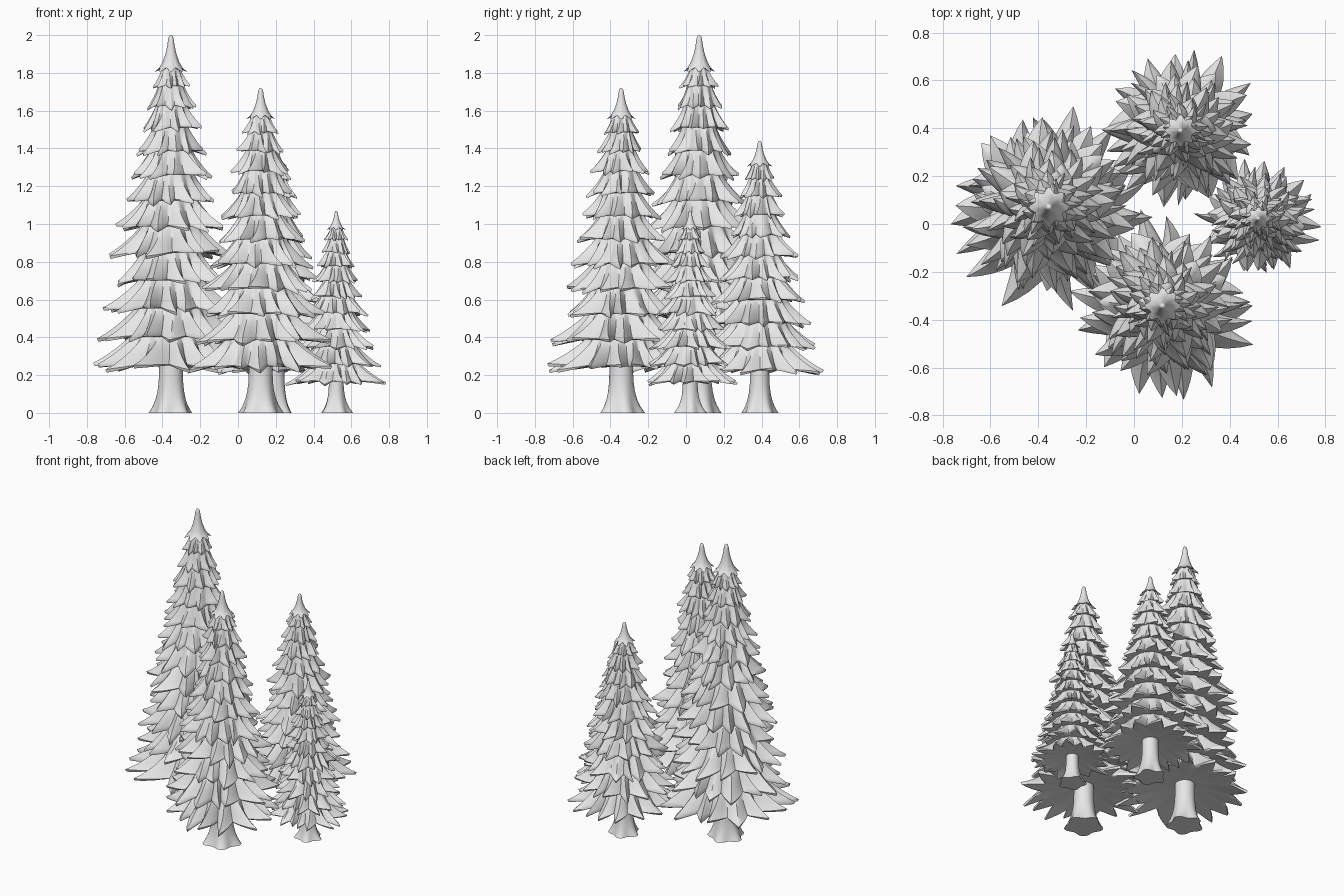
import bpy, bmesh, math, random

if "Cube" in bpy.data.objects:
    bpy.data.objects.remove(bpy.data.objects["Cube"])

random.seed(23)
TAU = 2 * math.pi

grey = bpy.data.materials.new("light_grey")
grey.diffuse_color = (0.8, 0.8, 0.8, 1)
grey.use_nodes = True
grey.node_tree.nodes["Principled BSDF"].inputs["Base Color"].default_value = grey.diffuse_color


def bridge(bm, a, b):
    """Join two equal rings of vertices with quads."""
    n = len(a)
    for i in range(n):
        j = (i + 1) % n
        bm.faces.new((a[i], a[j], b[j], b[i]))


def ring(bm, points):
    return [bm.verts.new(p) for p in points]


def finish(bm, name, location):
    bmesh.ops.recalc_face_normals(bm, faces=bm.faces)
    mesh = bpy.data.meshes.new(name)
    bm.to_mesh(mesh)
    bm.free()
    mesh.materials.append(grey)
    obj = bpy.data.objects.new(name, mesh)
    obj.location = location
    bpy.context.collection.objects.link(obj)
    bpy.ops.object.select_all(action='DESELECT')
    obj.select_set(True)
    bpy.context.view_layer.objects.active = obj
    bpy.ops.object.shade_smooth_by_angle(angle=math.radians(55))


def branch_tier(bm, z, R, gap, spikes, cols=8, rows=8):
    """One flared skirt of thick pointed boughs, closed by a hollow cone underneath."""
    start = random.uniform(0, TAU)
    edges = [start + TAU * (i + random.uniform(-0.28, 0.28)) / spikes for i in range(spikes)]
    edges.append(edges[0] + TAU)
    columns = []
    for i in range(spikes):
        length = R * random.uniform(0.86, 1.09)
        valley = R * random.uniform(0.67, 0.72)
        drop = gap * random.uniform(-0.08, 0.2)
        bend = random.uniform(-0.4, 0.4) * TAU / spikes
        for k in range(cols):
            f = k / cols
            point = (1 - abs(2 * f - 1)) ** 1.15
            base = R * 0.69 if k == 0 else valley
            rim = base + (length - base) * point
            angle = edges[i] + (edges[i + 1] - edges[i]) * f
            columns.append((angle, rim, z + 0.05 * gap - drop * point, bend * point, point))
    top = z + 1.3 * gap
    rings = []
    for row in range(rows):
        t = row / (rows - 1)
        pts = []
        for angle, rim, zr, bend, point in columns:
            r = 0.45 * R + (rim - 0.45 * R) * t ** 1.45
            a = angle + bend * t * t
            # ridge lifted along the middle of each bough
            lift = 0.1 * gap * (point - 0.4) * math.sin(math.pi * t)
            pts.append((r * math.cos(a), r * math.sin(a), zr + (top - zr) * (1 - t) ** 1.15 + lift))
        rings.append(ring(bm, pts))
    # thick lip at the rim, then the hollow underside
    rings.append(ring(bm, [(r * 0.98 * math.cos(a + b), r * 0.98 * math.sin(a + b), zr - (0.03 + 0.08 * p) * gap)
                           for a, r, zr, b, p in columns]))
    rings.append(ring(bm, [(0.66 * R * math.cos(a), 0.66 * R * math.sin(a), z)
                           for a, r, zr, b, p in columns]))
    for a, b in zip(rings, rings[1:]):
        bridge(bm, a, b)
    hub = bm.verts.new((0, 0, z + 0.35 * gap))
    last = rings[-1]
    for i in range(len(last)):
        bm.faces.new((last[i], last[(i + 1) % len(last)], hub))


def treetop(bm, z, h, R):
    """Concave spire with a rounded tip and a hem of small points."""
    n, lobes = 48, 8
    prof = [(1.0, 0.0), (0.76, 0.1), (0.58, 0.24), (0.4, 0.45), (0.27, 0.68), (0.21, 0.86), (0.15, 0.96), (0.06, 1.0)]
    rings = []
    for r, t in prof:
        pts = []
        for i in range(n):
            a = TAU * i / n
            w = math.cos(lobes * a) * (1 - t) ** 4
            rr = R * r * (0.98 + 0.16 * w)
            pts.append((rr * math.cos(a), rr * math.sin(a), z + (h - z) * t - 0.15 * R * w))
        rings.append(ring(bm, pts))
    for a, b in zip(rings, rings[1:]):
        bridge(bm, a, b)
    bm.faces.new(rings[-1])
    hub = bm.verts.new((0, 0, z + 0.3 * R))
    for i in range(n):
        bm.faces.new((rings[0][i], rings[0][(i + 1) % n], hub))


def trunk(name, loc, r_top, r_base, height):
    """Round stem that flares into lobed roots."""
    bm = bmesh.new()
    n, rings = 40, []
    phase = random.uniform(0, TAU)
    for t in (0, 0.04, 0.12, 0.22, 0.35, 0.5, 0.7, 1):
        pts = []
        flare = (1 - t) ** 4
        for i in range(n):
            a = TAU * i / n
            lobe = 1 + 0.13 * flare * math.cos(5 * a + phase)
            r = (r_top + (r_base - r_top) * flare) * lobe
            pts.append((r * math.cos(a), r * math.sin(a), t * height))
        rings.append(ring(bm, pts))
    for a, b in zip(rings, rings[1:]):
        bridge(bm, a, b)
    bm.faces.new(rings[0])
    bm.faces.new(rings[-1])
    finish(bm, name, loc)


def fir_tree(label, x, y, h, R, z0, tiers, r_top, r_base):
    bm = bmesh.new()
    z_top = z0 + 0.895 * (h - z0)
    level = [z0 + (z_top - z0) * (1 - (1 - i / tiers) ** 1.18) for i in range(tiers + 1)]
    for i in range(tiers):
        s = (level[i] - z0) / (h - z0)
        radius = R * (1 - s) ** 0.75 * (random.uniform(0.96, 1.04) if i else 1.02)
        branch_tier(bm, level[i], radius, level[i + 1] - level[i], round(16 - 6 * s))
    treetop(bm, z_top, h, R * 0.18)
    finish(bm, label + "_foliage", (x, y, 0))
    trunk(label + "_trunk", (x, y, 0), r_top, r_base, z0 + 0.08)


# label, x, y, height, bough radius, lowest bough, tiers, trunk radii
fir_tree("tallest_tree", -0.355, 0.07, 2.0, 0.415, 0.25, 12, 0.062, 0.106)
fir_tree("front_tree", 0.12, -0.343, 1.72, 0.375, 0.245, 11, 0.062, 0.112)
fir_tree("back_tree", 0.195, 0.39, 1.44, 0.33, 0.225, 10, 0.05, 0.09)
fir_tree("smallest_tree", 0.52, 0.022, 1.07, 0.245, 0.165, 10, 0.038, 0.08)
